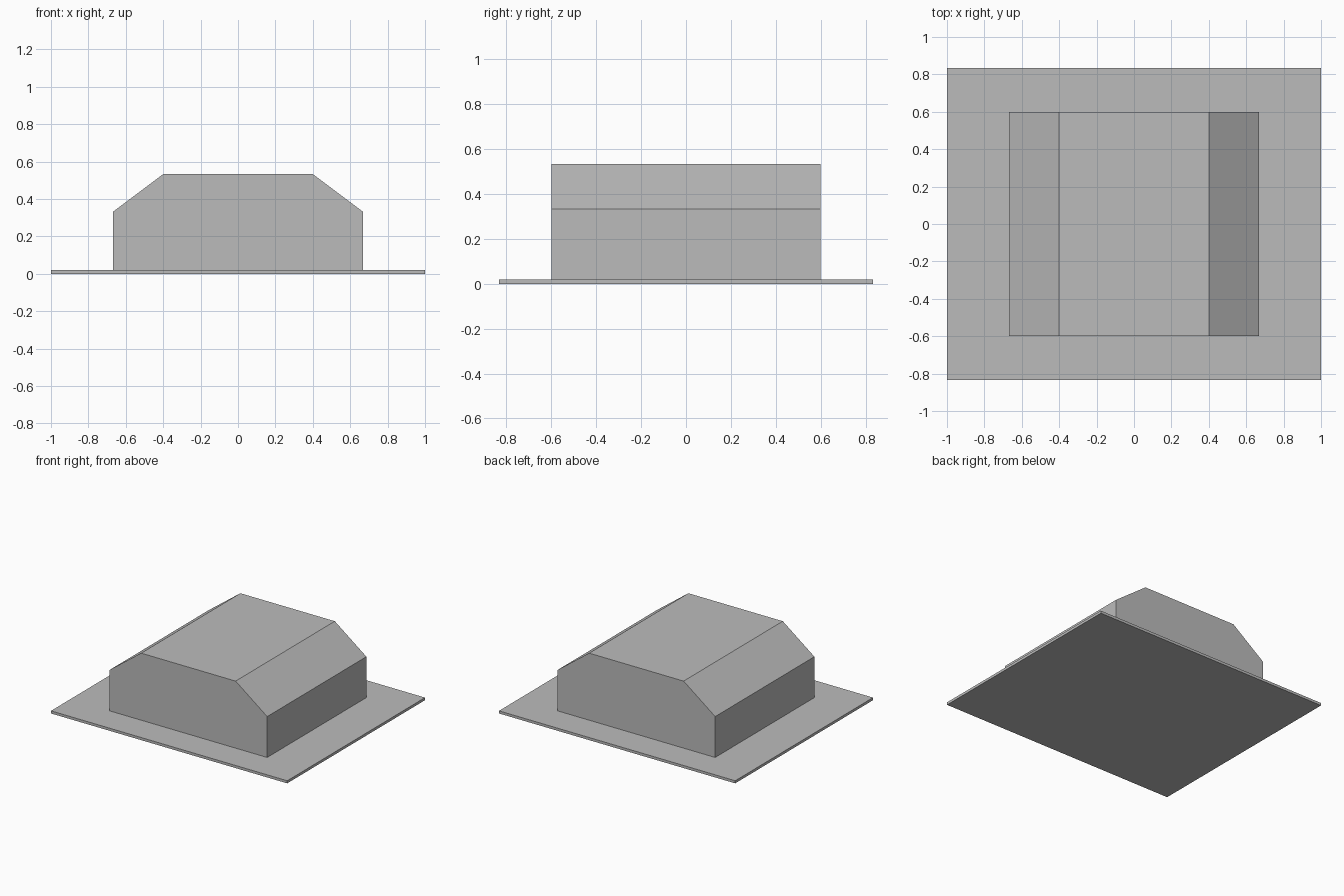
import bpy
import bmesh

cube = bpy.data.objects.get("Cube")
if cube:
    bpy.data.objects.remove(cube, do_unlink=True)

# Single matte grey
grey = bpy.data.materials.new("light_grey")
grey.use_nodes = True
colour = (0.5, 0.5, 0.5, 1.0)
grey.diffuse_color = colour
grey.node_tree.nodes["Principled BSDF"].inputs["Base Color"].default_value = colour


def extrude_profile(name, half_profile, half_depth):
    """Mirror a right-hand (x, z) outline and extrude it along y."""
    outline = half_profile + [(-x, z) for x, z in reversed(half_profile)]
    bm = bmesh.new()
    face = bm.faces.new([bm.verts.new((x, -half_depth, z)) for x, z in outline])
    result = bmesh.ops.extrude_face_region(bm, geom=[face])
    moved = [v for v in result["geom"] if isinstance(v, bmesh.types.BMVert)]
    bmesh.ops.translate(bm, verts=moved, vec=(0, 2 * half_depth, 0))
    bmesh.ops.recalc_face_normals(bm, faces=bm.faces)
    mesh = bpy.data.meshes.new(name)
    bm.to_mesh(mesh)
    bm.free()
    mesh.materials.append(grey)
    obj = bpy.data.objects.new(name, mesh)
    bpy.context.collection.objects.link(obj)
    return obj


plate_top = 0.02

# Flat base plate
extrude_profile("base_plate", [(1.0, 0.0), (1.0, plate_top)], 0.833)

# Body with sloping shoulders, standing on the plate
extrude_profile("body", [(0.667, plate_top), (0.667, 0.333), (0.4, 0.533)], 0.6)
